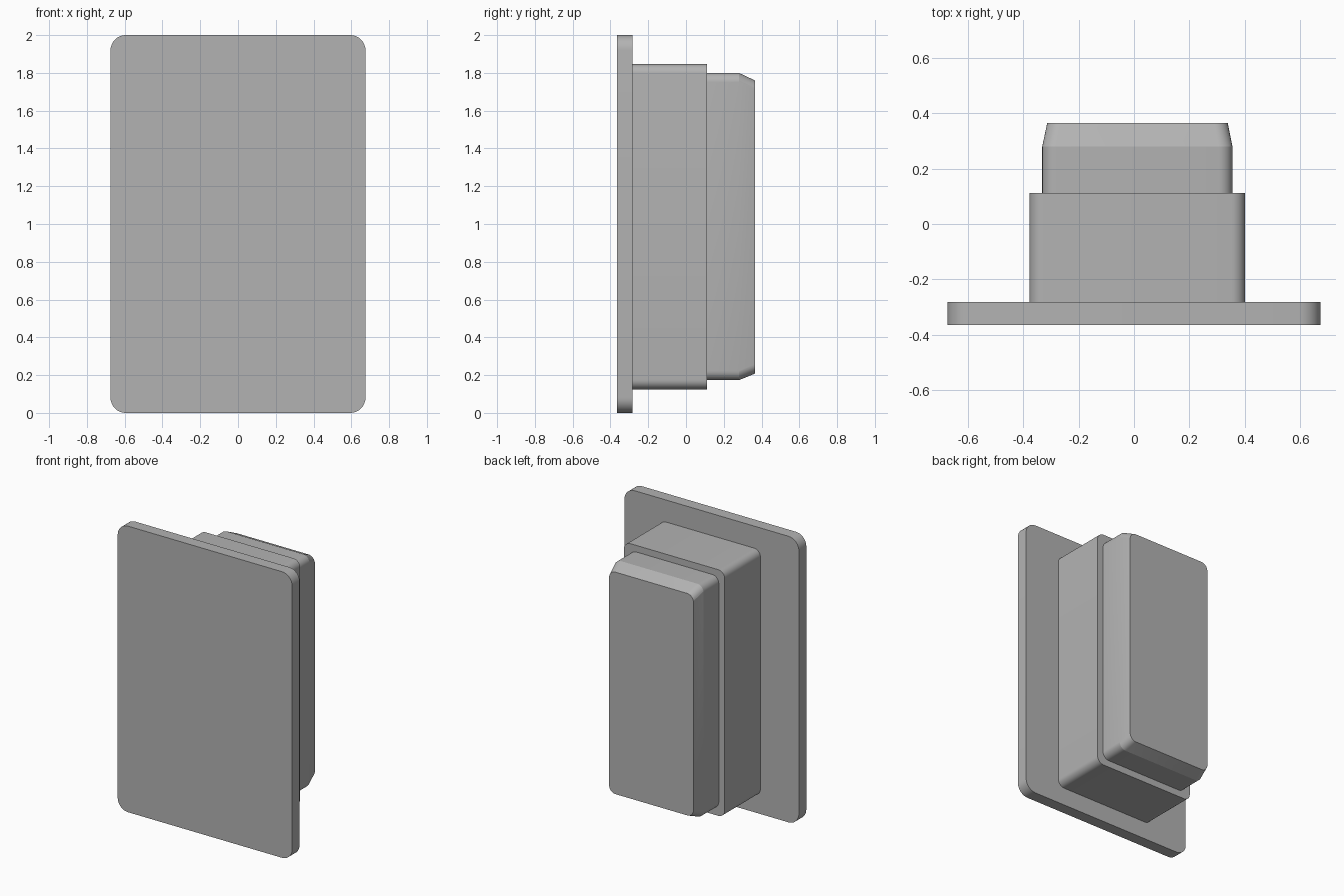
import bpy
import bmesh
from math import cos, sin, pi

cube = bpy.data.objects.get("Cube")
if cube:
    bpy.data.objects.remove(cube)

GREY = (0.45, 0.45, 0.45, 1.0)
grey = bpy.data.materials.new("plain grey")
grey.use_nodes = True
grey.diffuse_color = GREY
grey.node_tree.nodes["Principled BSDF"].inputs["Base Color"].default_value = GREY

SEGMENTS = 8


def rounded_ring(bm, y, x0, x1, z0, z1, r):
    """Rounded rectangle of vertices in the plane at depth y."""
    corners = ((x1 - r, z1 - r), (x0 + r, z1 - r), (x0 + r, z0 + r), (x1 - r, z0 + r))
    ring = []
    for quarter, (cx, cz) in enumerate(corners):
        for i in range(SEGMENTS + 1):
            a = (quarter + i / SEGMENTS) * pi / 2
            ring.append(bm.verts.new((cx + r * cos(a), y, cz + r * sin(a))))
    return ring


def loft(name, sections):
    """Closed solid through rounded rectangles, front to back."""
    bm = bmesh.new()
    rings = [rounded_ring(bm, *s) for s in sections]
    for a, b in zip(rings, rings[1:]):
        for i in range(len(a)):
            j = (i + 1) % len(a)
            bm.faces.new((a[i], a[j], b[j], b[i]))
    bm.faces.new(rings[0])
    bm.faces.new(rings[-1])
    bmesh.ops.recalc_face_normals(bm, faces=bm.faces)
    mesh = bpy.data.meshes.new(name)
    bm.to_mesh(mesh)
    bm.free()
    mesh.materials.append(grey)
    obj = bpy.data.objects.new(name, mesh)
    bpy.context.collection.objects.link(obj)
    # Smooth the round corners but keep the shallow taper crisp
    bpy.ops.object.select_all(action="DESELECT")
    obj.select_set(True)
    bpy.context.view_layer.objects.active = obj
    bpy.ops.object.shade_smooth_by_angle(angle=pi / 15.5)
    return obj


# Flat front plate
loft("front_plate", [(-0.365, -0.675, 0.675, 0, 2, 0.08),
                     (-0.283, -0.675, 0.675, 0, 2, 0.08)])

# Main box behind the plate
loft("housing", [(-0.283, -0.378, 0.402, 0.125, 1.846, 0.05),
                 (0.112, -0.378, 0.402, 0.125, 1.846, 0.05)])

# Smaller rear step with a tapered end
loft("rear_plug", [(0.112, -0.332, 0.356, 0.173, 1.8, 0.05),
                   (0.28, -0.332, 0.356, 0.173, 1.8, 0.05),
                   (0.365, -0.314, 0.339, 0.208, 1.76, 0.05)])
